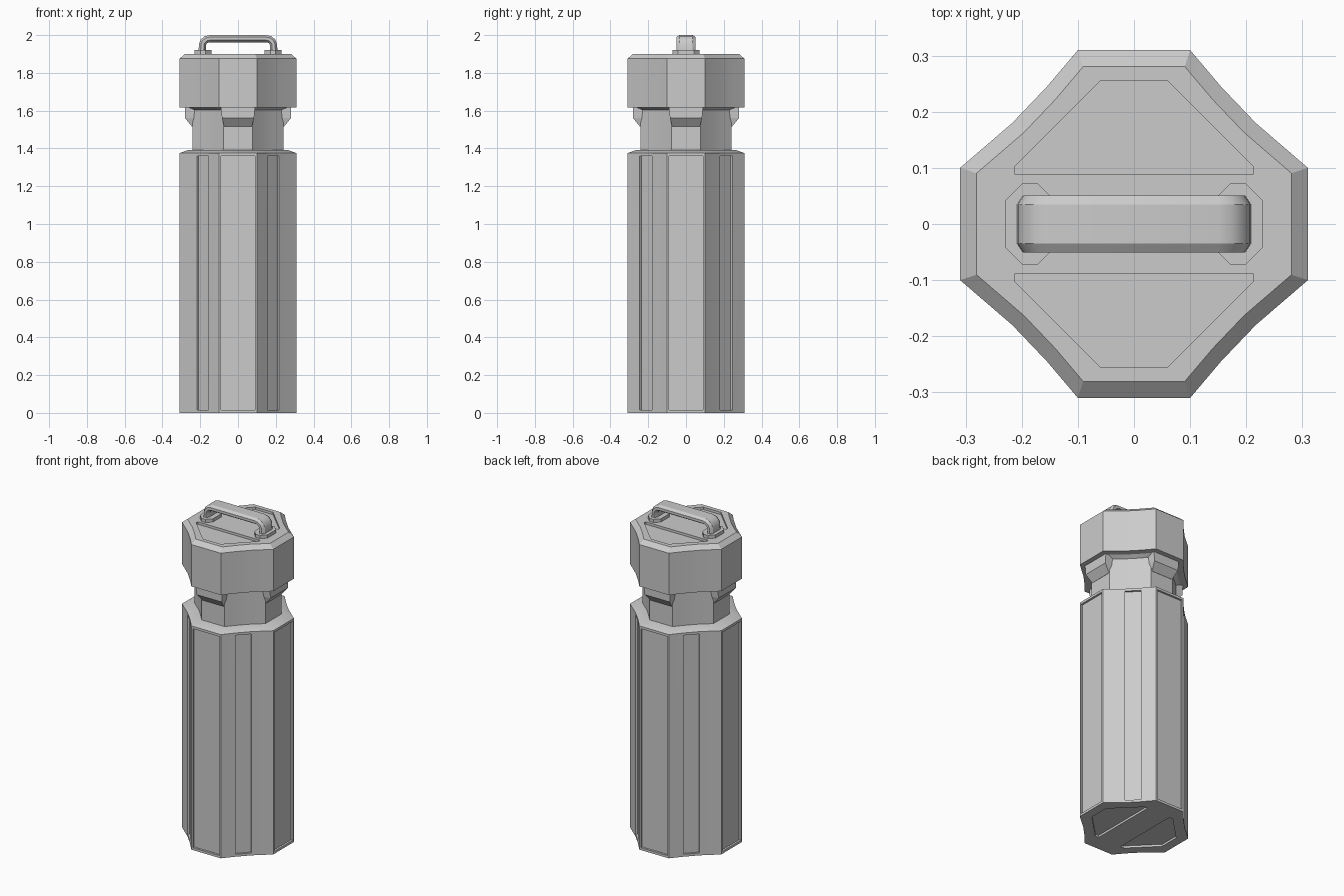
import bpy, bmesh
from mathutils import Vector

if "Cube" in bpy.data.objects:
    bpy.data.objects.remove(bpy.data.objects["Cube"])

SIGNS = [(1, 1), (-1, 1), (-1, -1), (1, -1)]


def mirror_quads(quarter):
    """Mirror points of the +x +y quarter into a closed counter-clockwise outline."""
    out = []
    for sx, sy in SIGNS:
        q = quarter if sx * sy < 0 else quarter[::-1]
        out += [(x * sx, y * sy) for x, y in q]
    return out


OUTLINE = mirror_quads([(0.1, 0.31), (0.155, 0.245), (0.217, 0.18), (0.31, 0.1)])


def add_loft(bm, rings):
    """Skin a list of equal-length vertex rings and cap both ends."""
    loops = [[bm.verts.new(p) for p in ring] for ring in rings]
    n = len(loops[0])
    faces = []
    for a, b in zip(loops, loops[1:]):
        for i in range(n):
            j = (i + 1) % n
            faces.append(bm.faces.new((a[i], a[j], b[j], b[i])))
    faces.append(bm.faces.new(loops[0][::-1]))
    faces.append(bm.faces.new(loops[-1]))
    bmesh.ops.recalc_face_normals(bm, faces=faces)


def add_prism(bm, pts, z0, z1):
    add_loft(bm, [[(x, y, z) for x, y in pts] for z in (z0, z1)])


def finish(bm, name):
    me = bpy.data.meshes.new(name)
    bm.to_mesh(me)
    bm.free()
    ob = bpy.data.objects.new(name, me)
    bpy.context.collection.objects.link(ob)
    return ob


def shade(ob):
    bpy.ops.object.select_all(action='DESELECT')
    ob.select_set(True)
    bpy.context.view_layer.objects.active = ob
    bpy.ops.object.shade_smooth_by_angle(angle=0.52)


def tier(name, steps):
    """Stack scaled outlines: steps are (scale, z)."""
    bm = bmesh.new()
    add_loft(bm, [[(x * s, y * s, z) for x, y in OUTLINE] for s, z in steps])
    return finish(bm, name)


def carve(ob, cutter_bm):
    cutter = finish(cutter_bm, ob.name + "_cutter")
    cutter.hide_render = True
    mod = ob.modifiers.new("recess", 'BOOLEAN')
    mod.operation, mod.solver, mod.object = 'DIFFERENCE', 'EXACT', cutter
    bpy.context.view_layer.objects.active = ob
    bpy.ops.object.modifier_apply(modifier=mod.name)
    bpy.data.objects.remove(cutter)


# Half-octagon recess shared by the lid and the base
def half_panel(y0, s):
    pts = [(-0.212, y0), (0.212, y0), (0.212, 0.103), (0.06, 0.255), (-0.06, 0.255), (-0.212, 0.103)]
    return [(x, y * s) for x, y in pts]


# Body with recessed side panels, corner strips and base recesses
body = tier("body", [(1, 0), (1, 1.375), (0.85, 1.392)])
cut = bmesh.new()
D = 0.012
face = [(-0.09, 0.31 - D), (0.09, 0.31 - D), (0.09, 0.4), (-0.09, 0.4)]
for k in range(4):
    pts = face
    for _ in range(k):
        pts = [(-y, x) for x, y in pts]
    add_prism(cut, pts, 0.015, 1.36)
a, b = Vector((0.155, 0.245)), Vector((0.217, 0.18))
out = Vector((0.72, 0.69))
strip = [a - out * D, b - out * D, b + out * 0.05, a + out * 0.05]
for sx, sy in SIGNS:
    add_prism(cut, [(p.x * sx, p.y * sy) for p in strip], 0.015, 1.36)
for s in (1, -1):
    add_prism(cut, [(y, x) for x, y in half_panel(0.08, s)], -0.1, 0.035 - 0.022)
carve(body, cut)
shade(body)

# Neck
shade(tier("neck", [(0.78, 1.38), (0.78, 1.603), (0.88, 1.622)]))

# Cap with two recessed lid panels
cap = tier("cap", [(1, 1.618), (1, 1.875), (0.905, 1.9)])
cut = bmesh.new()
for s in (1, -1):
    add_prism(cut, half_panel(0.088, s), 1.885, 2.0)
carve(cap, cut)
shade(cap)

# Four wedge lugs under the cap
for k, side in enumerate(("back", "left", "front", "right")):
    bm = bmesh.new()
    for s in (1, -1):
        for x, y, z in [(0.09, 0.22, 1.62), (0.09, 0.28, 1.62), (0.085, 0.28, 1.56),
                        (0.085, 0.22, 1.56), (0.073, 0.243, 1.515), (0.073, 0.22, 1.515)]:
            p = (x * s, y)
            for _ in range(k):
                p = (-p[1], p[0])
            bm.verts.new((*p, z))
    bmesh.ops.convex_hull(bm, input=bm.verts)
    bmesh.ops.dissolve_limit(bm, angle_limit=0.02, verts=bm.verts, edges=bm.edges)
    finish(bm, side + "_lug")

# Handle pads
for s, side in ((1, "right"), (-1, "left")):
    bm = bmesh.new()
    pad = mirror_quads([(0.014, 0.072), (0.044, 0.042)])
    add_prism(bm, [(x + 0.185 * s, y) for x, y in pad], 1.89, 1.92)
    finish(bm, side + "_handle_pad")

# Handle: chamfered section swept along a rounded bridge
half = [(0.19, 1.91), (0.188, 1.95), (0.182, 1.965), (0.168, 1.977), (0.15, 1.981)]
path = [Vector(p) for p in half] + [Vector((-x, z)) for x, z in half[::-1]]
section = mirror_quads([(0.008, 0.051), (0.019, 0.035)])
rings = []
for i, p in enumerate(path):
    t = (path[min(i + 1, len(path) - 1)] - path[max(i - 1, 0)]).normalized()
    n = Vector((t.y, -t.x))
    rings.append([(p.x + n.x * u, v, p.y + n.y * u) for u, v in section])
bm = bmesh.new()
add_loft(bm, rings)
shade(finish(bm, "handle"))
